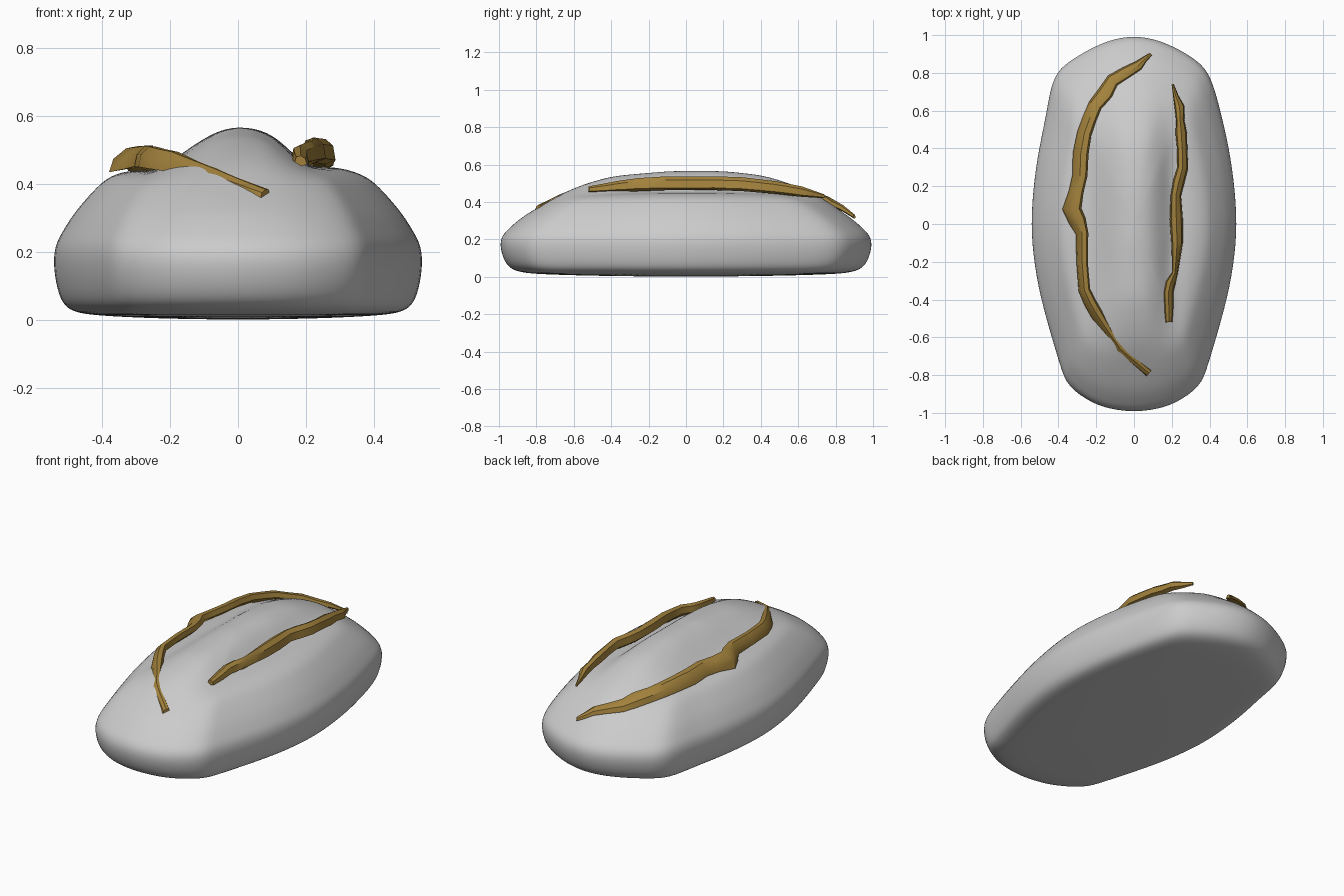
import bpy, bmesh, math, random
from mathutils import Vector

if "Cube" in bpy.data.objects:
    bpy.data.objects.remove(bpy.data.objects["Cube"])
random.seed(4)


def interp(table, t):
    # smooth-free lookup through sorted (t, value) pairs
    if t <= table[0][0]:
        return table[0][1]
    for (a, va), (b, vb) in zip(table, table[1:]):
        if t <= b:
            return va + (vb - va) * (t - a) / (b - a)
    return table[-1][1]


def finish(bm, name):
    bmesh.ops.recalc_face_normals(bm, faces=bm.faces)
    me = bpy.data.meshes.new(name)
    bm.to_mesh(me)
    bm.free()
    ob = bpy.data.objects.new(name, me)
    bpy.context.collection.objects.link(ob)
    return ob


def shade(ob, degrees):
    bpy.ops.object.select_all(action='DESELECT')
    ob.select_set(True)
    bpy.context.view_layer.objects.active = ob
    bpy.ops.object.shade_smooth_by_angle(angle=math.radians(degrees))


# Loaf: plan outline, shoulder curve and central ridge
right = [(0, -1), (.12, -.985), (.22, -.955), (.355, -.865), (.39, -.76), (.45, -.56),
         (.51, -.34), (.545, -.1), (.545, .1), (.515, .36), (.465, .58), (.41, .79),
         (.34, .87), (.2, .95), (.1, .985), (0, 1)]
left = [(-x - (.025 if .6 < y < .8 else 0), y) for x, y in reversed(right[1:-1])]
outline = right + left
shoulder = [(0, .46), (.3, .455), (.5, .45), (.62, .44), (.73, .41), (.82, .358),
            (.9, .304), (.96, .25), (.99, .22), (1, .18)]
ridge = [(-.84, 0), (-.72, .0), (-.6, .035), (-.4, .085), (-.1, .105), (.2, .108),
         (.42, .09), (.6, .04), (.75, .01), (.85, 0)]


def top_z(x, y, s):
    z = interp(shoulder, s)
    z += interp(ridge, y) * math.exp(-(abs(x - .01) / .17) ** 2.6)
    fade = max(0, 1 - (y / .75) ** 2)
    z -= .03 * fade * math.exp(-((x - .2) / .05) ** 2)
    z -= .02 * fade * math.exp(-((x + .25) / .05) ** 2)
    if y < -.7:
        z = min(z, .365 + max(0, y + .8) * .6)
    return z


bm = bmesh.new()
rings = [(.45, .004), (.75, .012), (.87, .02), (.93, .036), (.965, .065), (.99, .12), (1, .18)]
layers = [[bm.verts.new((x * s, y * s, z)) for x, y in outline] for s, z in rings]
for s in (.985, .95, .9, .84, .78, .72, .65, .57, .48, .39, .3, .2, .1):
    layers.append([bm.verts.new((x * s, y * s, top_z(x * s, y * s, s))) for x, y in outline])
n = len(outline)
for a, b in zip(layers, layers[1:]):
    for i in range(n):
        j = (i + 1) % n
        bm.faces.new((a[i], a[j], b[j], b[i]))
for layer, z in ((layers[0], 0), (layers[-1], top_z(0, 0, 0))):
    tip = bm.verts.new((0, 0, z))
    for i in range(n):
        bm.faces.new((layer[i], layer[(i + 1) % n], tip))
loaf = finish(bm, "loaf")
mod = loaf.modifiers.new("smooth", 'SUBSURF')
mod.levels = mod.render_levels = 2
shade(loaf, 60)

# Crust ridges torn open along the score lines
crust_mat = bpy.data.materials.new("crust")
crust_mat.diffuse_color = (.36, .22, .045, 1)
crust_mat.use_nodes = True
crust_mat.node_tree.nodes["Principled BSDF"].inputs["Base Color"].default_value = crust_mat.diffuse_color


def crust(name, path, tilt):
    # path rows: x, y, z, half width, half height
    rows = []
    for a, b in zip(path, path[1:]):
        for t in (0, .5):
            p = [u + (v - u) * t for u, v in zip(a, b)]
            if rows:
                p[3] *= random.uniform(.85, 1.2)
                p[0] += random.uniform(-.006, .006)
            rows.append(p)
    rows.append(path[-1])
    pts = [Vector(r[:3]) for r in rows]
    bm = bmesh.new()
    loops = []
    for i, r in enumerate(rows):
        d = pts[min(i + 1, len(pts) - 1)] - pts[max(i - 1, 0)]
        side = Vector((-d.y, d.x, 0)).normalized()
        loop = []
        for u, v in ((-1, -.5), (-.75, .6), (0, 1), (.75, .6), (1, -.5), (0, -1)):
            q = pts[i] + side * u * r[3]
            q.z += v * r[4] + side.x * u * r[3] * tilt
            loop.append(bm.verts.new(q))
        loops.append(loop)
    for a, b in zip(loops, loops[1:]):
        for k in range(6):
            bm.faces.new((a[k], a[(k + 1) % 6], b[(k + 1) % 6], b[k]))
    bm.faces.new(loops[0])
    bm.faces.new(loops[-1])
    ob = finish(bm, name)
    ob.data.materials.append(crust_mat)
    shade(ob, 35)


crust("left_crust", [
    (.08, -.79, .372, .02, .012), (-.07, -.66, .425, .026, .022), (-.2, -.48, .467, .028, .028),
    (-.26, -.35, .48, .03, .03), (-.28, -.05, .482, .036, .03), (-.325, .08, .475, .045, .03),
    (-.29, .26, .48, .036, .03), (-.265, .48, .468, .036, .03), (-.2, .63, .445, .036, .028),
    (-.11, .76, .405, .034, .024), (.02, .84, .365, .022, .018), (.09, .9, .322, .008, .012)], .5)
crust("right_crust", [
    (.185, -.52, .468, .018, .015), (.185, -.36, .485, .028, .028), (.215, -.26, .492, .018, .035),
    (.23, -.1, .5, .03, .037), (.225, .15, .5, .028, .037), (.255, .3, .495, .03, .037),
    (.255, .48, .477, .026, .034), (.24, .62, .455, .024, .028), (.205, .74, .43, .006, .01)], -.2)
